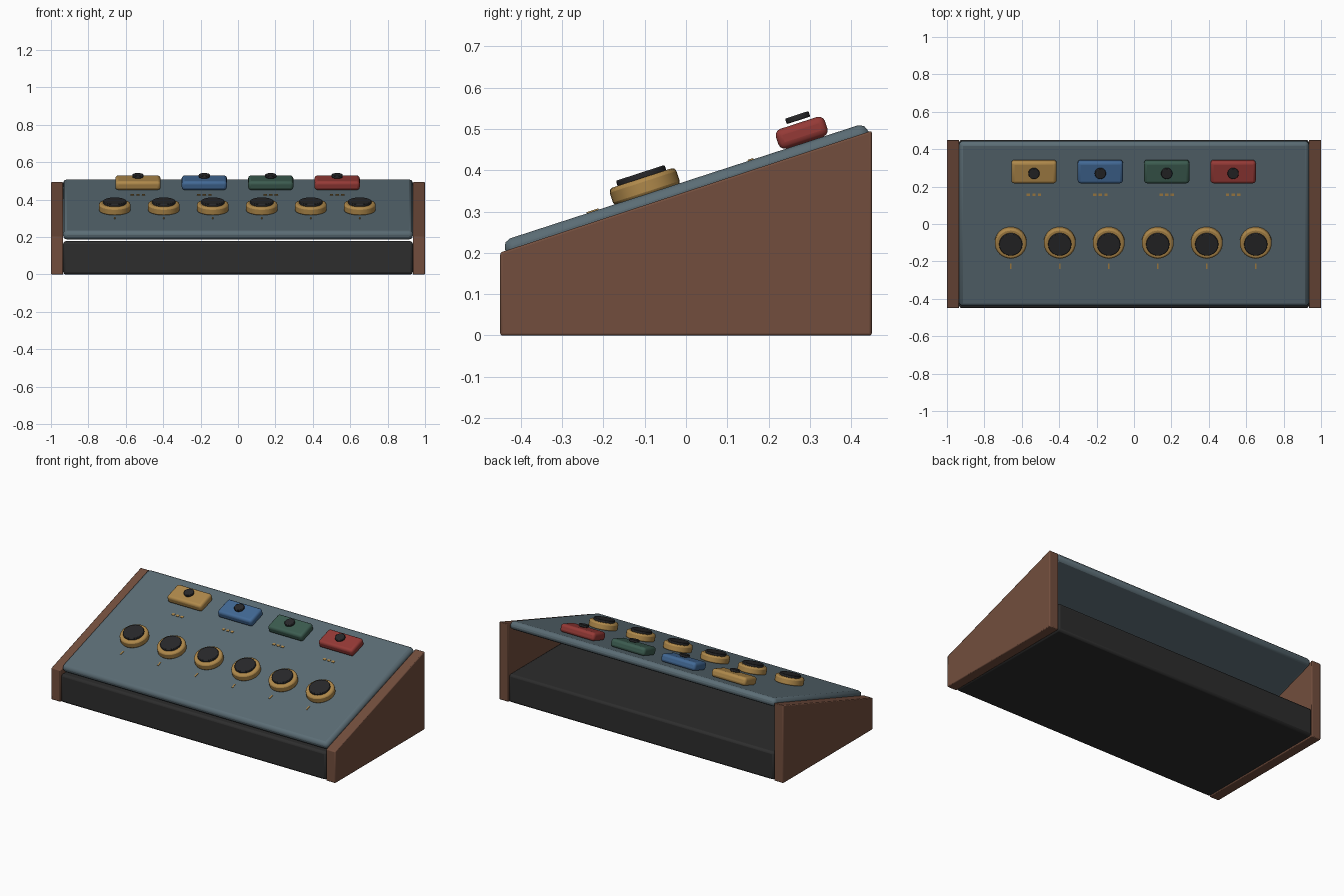
import bpy, bmesh, math
from mathutils import Matrix, Vector

cube = bpy.data.objects.get("Cube")
if cube:
    bpy.data.objects.remove(cube, do_unlink=True)


def material(name, rgb):
    m = bpy.data.materials.new(name)
    m.use_nodes = True
    m.diffuse_color = (*rgb, 1)
    m.node_tree.nodes["Principled BSDF"].inputs["Base Color"].default_value = (*rgb, 1)
    return m


WOOD = material("brown wood", (0.17, 0.076, 0.047))
SLATE = material("slate panel", (0.105, 0.152, 0.178))
BLACK = material("black base", (0.026, 0.026, 0.026))
DARK = material("dark cap", (0.021, 0.021, 0.023))
GOLD = material("gold", (0.43, 0.25, 0.07))
BLUE = material("blue", (0.054, 0.14, 0.3))
GREEN = material("green", (0.045, 0.107, 0.08))
RED = material("red", (0.3, 0.042, 0.037))

# Sloped frame: origin in the middle of the panel's top, z along its normal
SLOPE = Matrix.Translation((0, -0.005, 0.372)) @ Matrix.Rotation(math.radians(18), 4, "X")
FLAT = Matrix.Identity(4)


def finish(name, bm, mat, frame, bevel=0, segments=2):
    bmesh.ops.recalc_face_normals(bm, faces=bm.faces)
    mesh = bpy.data.meshes.new(name)
    bm.to_mesh(mesh)
    bm.free()
    mesh.materials.append(mat)
    obj = bpy.data.objects.new(name, mesh)
    bpy.context.collection.objects.link(obj)
    obj.matrix_world = frame
    if bevel:
        mod = obj.modifiers.new("soft edges", "BEVEL")
        mod.width, mod.segments = bevel, segments
        mod.limit_method, mod.angle_limit = "ANGLE", math.radians(40)
    bpy.ops.object.select_all(action="DESELECT")
    obj.select_set(True)
    bpy.context.view_layer.objects.active = obj
    bpy.ops.object.shade_smooth_by_angle(angle=math.radians(35))
    return obj


def box(name, size, centre, mat, frame=FLAT, bevel=0, segments=2):
    bm = bmesh.new()
    bmesh.ops.create_cube(bm, size=1)
    bmesh.ops.scale(bm, vec=size, verts=bm.verts)
    bmesh.ops.translate(bm, vec=centre, verts=bm.verts)
    return finish(name, bm, mat, frame, bevel, segments)


def disc(name, radius, depth, centre, mat, bevel):
    bm = bmesh.new()
    bmesh.ops.create_cone(bm, cap_ends=True, segments=32, radius1=radius,
                          radius2=radius, depth=depth)
    bmesh.ops.translate(bm, vec=centre, verts=bm.verts)
    return finish(name, bm, mat, SLOPE, bevel)


# Wooden wedge cheeks
PROFILE = [(-0.45, 0), (0.45, 0), (0.45, 0.496), (-0.45, 0.201)]
for side, x in (("right", -1), ("left", 0.935)):
    bm = bmesh.new()
    face = bm.faces.new([bm.verts.new((x, y, z)) for y, z in PROFILE])
    ext = bmesh.ops.extrude_face_region(bm, geom=[face])
    bmesh.ops.translate(bm, vec=Vector((0.065, 0, 0)),
                        verts=[v for v in ext["geom"] if isinstance(v, bmesh.types.BMVert)])
    finish(side + "_cheek", bm, WOOD, FLAT, 0.005)

# Base tray and sloped control panel, open at the back
box("base", (1.87, 0.9, 0.178), (0, 0, 0.089), BLACK, FLAT, 0.014)
box("control_panel", (1.87, 0.925, 0.05), (0, 0, -0.025), SLATE, SLOPE, 0.02)

# Coloured pads, each with a small lamp floating above and a label strip
for i, (name, mat) in enumerate((("gold", GOLD), ("blue", BLUE), ("green", GREEN), ("red", RED))):
    x = -0.535 + 0.355 * i
    box(name + "_pad", (0.242, 0.125, 0.05), (x, 0.308, 0.025), mat, SLOPE, 0.016, 3)
    disc(name + "_lamp", 0.03, 0.014, (x, 0.31, 0.063), DARK, 0.003)
    for k in (-1, 0, 1):
        box(name + "_label_mark", (0.018, 0.014, 0.004), (x + 0.03 * k, 0.17, 0.001), GOLD, SLOPE)

# Rotary knobs with dark caps and a position mark
for i in range(6):
    x = -0.659 + 0.262 * i
    number = str(i + 1)
    disc("knob_ring_" + number, 0.085, 0.045, (x, -0.094, 0.018), GOLD, 0.01)
    disc("knob_cap_" + number, 0.062, 0.015, (x, -0.094, 0.046), DARK, 0.003)
    box("knob_mark_" + number, (0.008, 0.03, 0.004), (x, -0.232, 0.001), GOLD, SLOPE)
